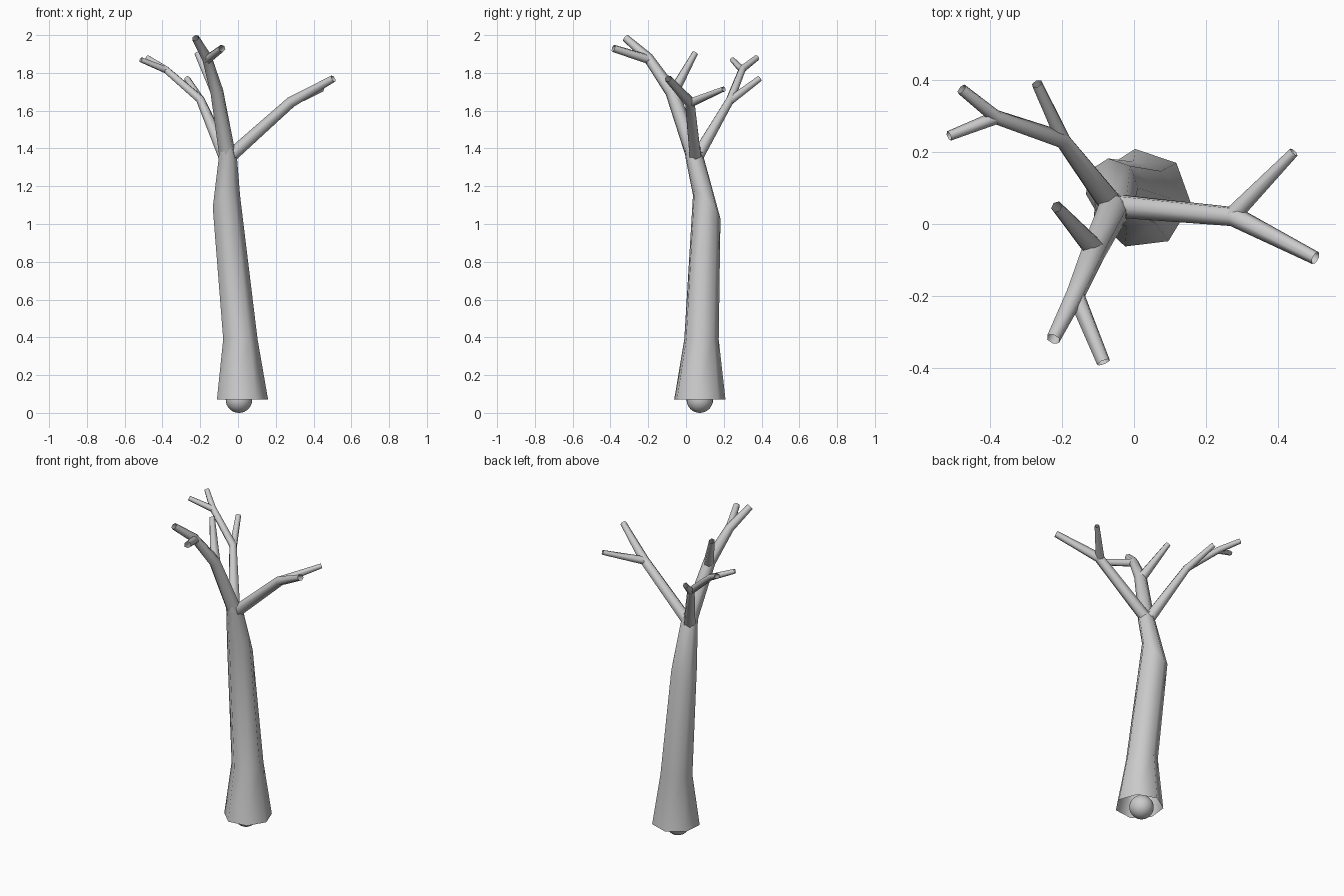
import bpy, bmesh, math
from mathutils import Vector

if "Cube" in bpy.data.objects:
    bpy.data.objects.remove(bpy.data.objects["Cube"])


def finish(name, bm):
    bmesh.ops.recalc_face_normals(bm, faces=bm.faces)
    me = bpy.data.meshes.new(name)
    bm.to_mesh(me)
    bm.free()
    for p in me.polygons:
        p.use_smooth = True
    ob = bpy.data.objects.new(name, me)
    bpy.context.collection.objects.link(ob)
    return ob


def bridge(bm, rings):
    for a, b in zip(rings, rings[1:]):
        n = len(a)
        for i in range(n):
            j = (i + 1) % n
            bm.faces.new((a[i], a[j], b[j], b[i]))


def limb(name, stops, sides=6):
    """Open tapered tube through (x, y, z, radius) stops."""
    bm = bmesh.new()
    pts = [Vector(s[:3]) for s in stops]
    rings = []
    ref = Vector((0.3, 0.2, 1)).cross(pts[1] - pts[0]).normalized()
    for k, p in enumerate(pts):
        t = Vector()
        if k > 0:
            t += (p - pts[k - 1]).normalized()
        if k < len(pts) - 1:
            t += (pts[k + 1] - p).normalized()
        t.normalize()
        ref = (ref - t * ref.dot(t)).normalized()
        side = t.cross(ref)
        r = stops[k][3]
        rings.append([bm.verts.new(p + r * (ref * math.cos(a) + side * math.sin(a)))
                      for a in (math.tau * i / sides for i in range(sides))])
    bridge(bm, rings)
    return finish(name, bm)


# trunk: seven-sided, open at the foot; stops are x, y, z, radius, tilt x, tilt y
trunk_stops = [
    (0.02, 0.07, 0.07, 0.14, 0, 0),
    (0.01, 0.08, 0.39, 0.094, 0, 0),
    (-0.063, 0.108, 1.10, 0.075, 0.5, -0.9),
    (-0.055, 0.045, 1.35, 0.050, 0, 0),
    (-0.062, 0.03, 1.41, 0.042, 0, 0),
]
bm = bmesh.new()
rings = []
for x, y, z, r, tx, ty in trunk_stops:
    ring = []
    for i in range(7):
        a = math.radians(97) + math.tau * i / 7
        dx, dy = r * math.cos(a), r * math.sin(a)
        ring.append(bm.verts.new((x + dx, y + dy, z + tx * dx + ty * dy)))
    rings.append(ring)
bridge(bm, rings)
finish("trunk", bm)

# root ball under the trunk
bm = bmesh.new()
bmesh.ops.create_uvsphere(bm, u_segments=24, v_segments=16, radius=0.07)
bmesh.ops.translate(bm, verts=bm.verts, vec=(0.005, 0.073, 0.07))
finish("root_ball", bm)

# right branch and its twig
limb("right_branch", [(-0.05, 0.05, 1.35, 0.035), (0.28, 0.02, 1.645, 0.029),
                      (0.505, -0.095, 1.77, 0.019)])
limb("right_twig", [(0.27, 0.02, 1.64, 0.025), (0.445, 0.2, 1.715, 0.014)])

# back left branch with its twigs
limb("back_branch", [(-0.06, 0.05, 1.34, 0.038), (-0.2, 0.235, 1.66, 0.024),
                     (-0.385, 0.298, 1.82, 0.02), (-0.48, 0.375, 1.88, 0.016)])
limb("back_twig_upper", [(-0.38, 0.298, 1.815, 0.019), (-0.515, 0.245, 1.87, 0.014)])
limb("back_twig_lower", [(-0.195, 0.23, 1.65, 0.022), (-0.27, 0.39, 1.77, 0.016)])

# front branch with its twigs
limb("front_branch", [(-0.055, 0.045, 1.36, 0.046), (-0.112, -0.075, 1.70, 0.036),
                      (-0.165, -0.2, 1.88, 0.027), (-0.225, -0.32, 1.985, 0.02)])
limb("front_twig_upper", [(-0.163, -0.195, 1.87, 0.025), (-0.085, -0.385, 1.93, 0.02)])
limb("front_twig_lower", [(-0.11, -0.07, 1.69, 0.032), (-0.215, 0.048, 1.905, 0.017)])
